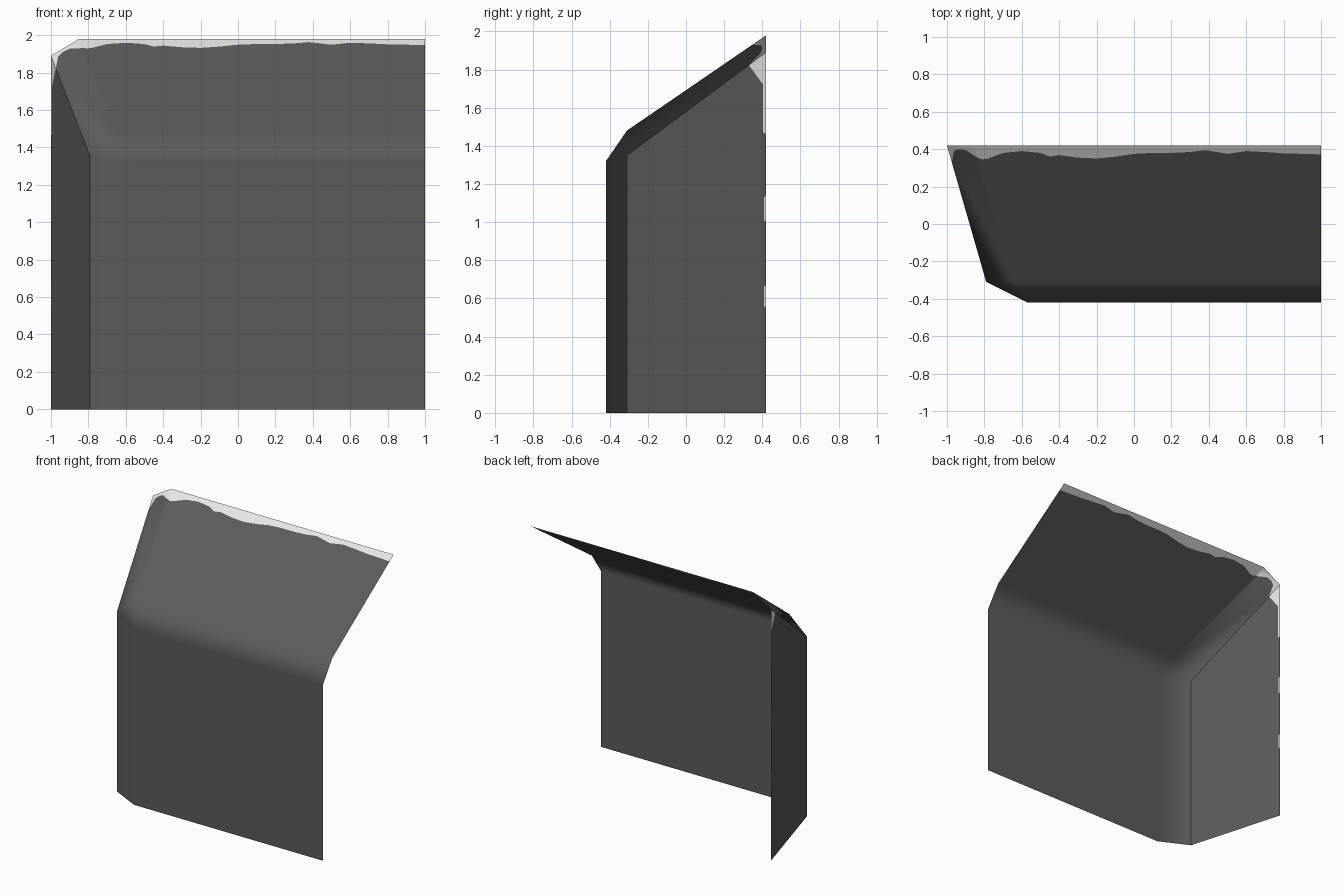
import bpy, bmesh

if "Cube" in bpy.data.objects:
    bpy.data.objects.remove(bpy.data.objects["Cube"])


def material(name, v):
    m = bpy.data.materials.new(name)
    m.diffuse_color = (v, v, v, 1)
    m.use_nodes = True
    m.node_tree.nodes["Principled BSDF"].inputs["Base Color"].default_value = m.diffuse_color
    return m


dark = material("dark rock", 0.105)
pale = material("pale worn edge", 0.85)

YF, YC, YB = -0.42, -0.31, 0.42      # front, crease, back
ZF, ZC, ZB = 1.32, 1.48, 1.98        # matching heights on the roof profile


# Surface helpers: each lifts 2D outline points onto one face of the block
def tt(y):
    return (y - YC) / (YB - YC)


def roof(x, y):
    return (x, y, ZC + (ZB - ZC) * tt(y))


def side(y, z):
    return (-0.79 - 0.21 * tt(y), y, z)


def slant(u, y):                     # u = 0 at the side edge, 1 at the roof
    t = tt(y)
    lo, hi = 1.35 + 0.54 * t, ZC + (ZB - ZC) * t
    return (-0.79 - 0.21 * t + 0.15 * u, y, lo + (hi - lo) * u)


def slant_x(x, y):
    return slant((x + 0.79 + 0.21 * tt(y)) / 0.15, y)


S0, S1, R0, R1 = slant(0, YC), slant(0, YB), slant(1, YC), slant(1, YB)
F0, F0b, S0b = (-0.57, YF, ZF), (-0.57, YF, 0), (-0.79, YC, 0)
F1, C1 = (1, YF, ZF), (1, YC, ZC)

# Wavy line between dark rock and the pale top edge
wave = [roof(x, y) for x, y in [
    (-.81, .345), (-.78, .35), (-.7, .38), (-.6, .39), (-.5, .38), (-.45, .36),
    (-.4, .368), (-.3, .355), (-.2, .35), (-.1, .36), (0, .375), (.1, .38),
    (.2, .38), (.3, .385), (.38, .395), (.5, .375), (.6, .39), (.7, .385),
    (.8, .378), (1, .372)]]
join = slant(1, .352)
curl = [slant(0, .33)] + [slant_x(x, y) for x, y in [
    (-.962, .39), (-.94, .40), (-.9, .395), (-.85, .362)]] + [join]

# Chips along the back edge of the side face
low_chip = [side(.42, .55), side(.408, .56), side(.408, .66), side(.42, .67)]
mid_chip = [side(.42, 1.0), side(.408, 1.01), side(.408, 1.13), side(.42, 1.14)]
top_chip = [side(.42, 1.46), side(.405, 1.47), side(.405, 1.72), curl[0]]

faces = [
    # front wall, crease strips and corner
    ([F0b, (1, YF, 0), F1, F0], 0),
    ([F0, F1, C1, R0], 0),
    ([S0b, F0b, F0, S0], 0),
    ([S0, F0, R0], 0),
    # sloping roof
    ([R0, C1] + wave[::-1] + [join], 0),
    ([join] + wave + [(1, YB, ZB), R1], 1),
    # slanted strip between roof and side
    ([S0, R0] + curl[::-1], 0),
    (curl + [R1, S1], 1),
    # side wall
    ([S0b, S0] + top_chip[::-1] + mid_chip[::-1] + low_chip[::-1]
     + [side(YB, 0)], 0),
    (low_chip, 1), (mid_chip, 1), (top_chip + [S1], 1),
]

bm = bmesh.new()
for pts, mat in faces:
    f = bm.faces.new([bm.verts.new(p) for p in pts])
    f.material_index = mat
    f.smooth = True
bmesh.ops.remove_doubles(bm, verts=bm.verts, dist=0.0005)
bm.normal_update()

# Hard edge where the side wall meets the strips
for e in bm.edges:
    if len(e.link_faces) == 2:
        sides = [f.normal.x < -0.9 for f in e.link_faces]
        e.smooth = sides[0] == sides[1]

me = bpy.data.meshes.new("rock_block_corner")
bm.to_mesh(me)
bm.free()
me.materials.append(dark)
me.materials.append(pale)
ob = bpy.data.objects.new("rock_block_corner", me)
bpy.context.collection.objects.link(ob)

# Keep the large faces flat and blend only across the narrow strips
wn = ob.modifiers.new("flat faces", 'WEIGHTED_NORMAL')
wn.keep_sharp = True
wn.weight = 100
